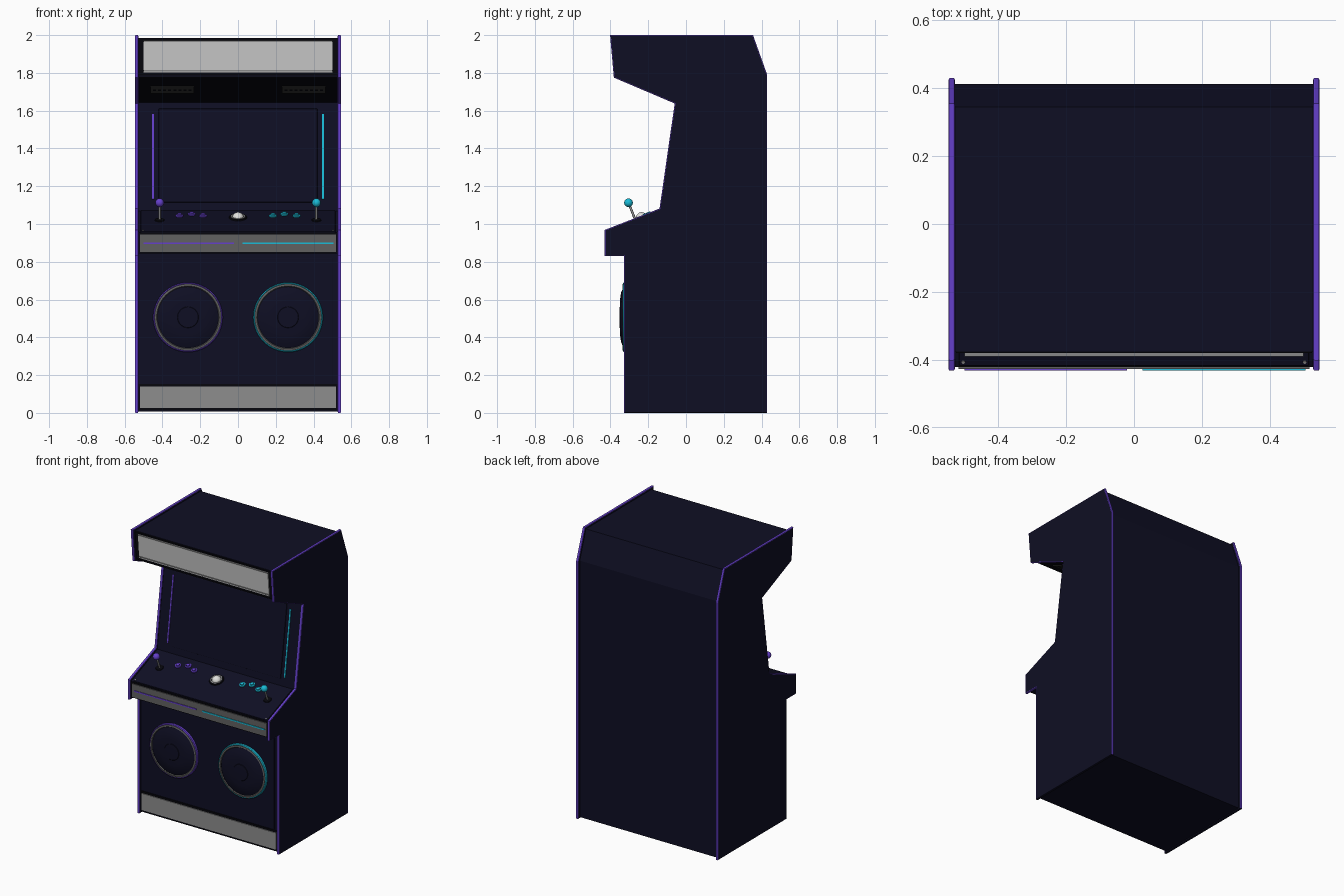
import bpy, bmesh, math
from mathutils import Matrix, Vector

if "Cube" in bpy.data.objects:
    bpy.data.objects.remove(bpy.data.objects["Cube"])


def material(name, r, g, b, rough=0.6):
    m = bpy.data.materials.new(name)
    m.use_nodes = True
    m.diffuse_color = (r, g, b, 1)
    node = m.node_tree.nodes["Principled BSDF"]
    node.inputs["Base Color"].default_value = (r, g, b, 1)
    node.inputs["Roughness"].default_value = rough
    return m


NAVY = material("navy", .0045, .0045, .017)
BLACK = material("black", .002, .002, .004)
CHARCOAL = material("charcoal", .03, .03, .03)
PURPLE = material("purple", .13, .05, .6)
CYAN = material("cyan", .01, .5, .68)
LIT = material("light grey", .6, .6, .6)
STEEL = material("steel grey", .27, .27, .27)
DARK_STEEL = material("dark steel", .12, .12, .12)
WHITE = material("white", .75, .75, .72)


def finish(bm, name, mats, matrix=Matrix(), smooth=False):
    bmesh.ops.recalc_face_normals(bm, faces=bm.faces)
    mesh = bpy.data.meshes.new(name)
    bm.to_mesh(mesh)
    bm.free()
    obj = bpy.data.objects.new(name, mesh)
    bpy.context.collection.objects.link(obj)
    for m in mats:
        mesh.materials.append(m)
    obj.matrix_world = matrix
    if smooth:
        bpy.ops.object.select_all(action="DESELECT")
        obj.select_set(True)
        bpy.context.view_layer.objects.active = obj
        bpy.ops.object.shade_smooth_by_angle(angle=math.radians(35))
    return obj


def on(face, x, z):
    """Frame on a sloped face: local X across, Y up the slope, Z outward."""
    low, high = (Vector((0, *p)) for p in face)
    up = (high - low).normalized()
    pos = low.lerp(high, (z - low.z) / (high.z - low.z))
    across = Vector((1, 0, 0))
    rot = Matrix((across, up, across.cross(up))).transposed().to_4x4()
    return Matrix.Translation((x, pos.y, pos.z)) @ rot


def slab(x0, x1, profile):
    bm = bmesh.new()
    face = bm.faces.new([bm.verts.new((x0, y, z)) for y, z in profile])
    ext = bmesh.ops.extrude_face_region(bm, geom=[face])
    moved = [v for v in ext["geom"] if isinstance(v, bmesh.types.BMVert)]
    bmesh.ops.translate(bm, vec=(x1 - x0, 0, 0), verts=moved)
    bmesh.ops.recalc_face_normals(bm, faces=bm.faces)
    return bm


def plate(name, mat, face, x, z, w, h, top, bottom=-.004, bevel=0):
    bm = bmesh.new()
    bmesh.ops.create_cube(bm, size=1)
    bmesh.ops.scale(bm, vec=(w, h, top - bottom), verts=bm.verts)
    bmesh.ops.translate(bm, vec=(0, 0, (top + bottom) / 2), verts=bm.verts)
    if bevel:
        bmesh.ops.bevel(bm, geom=bm.edges[:], offset=bevel, segments=2, affect="EDGES", profile=.5)
    return finish(bm, name, [mat], on(face, x, z))


def lathe(name, mat, matrix, profile, sides=32):
    """Turn (radius, height) points around the local Z axis."""
    bm = bmesh.new()
    rings = [[bm.verts.new((r * math.cos(a), r * math.sin(a), h))
              for a in (math.tau * i / sides for i in range(sides))] for r, h in profile]
    for a, b in zip(rings, rings[1:]):
        for i in range(sides):
            j = (i + 1) % sides
            bm.faces.new((a[i], a[j], b[j], b[i]))
    bmesh.ops.remove_doubles(bm, verts=bm.verts, dist=1e-6)
    return finish(bm, name, [mat], matrix, True)


def ball(name, mat, matrix, radius):
    bm = bmesh.new()
    bmesh.ops.create_uvsphere(bm, u_segments=24, v_segments=14, radius=radius)
    return finish(bm, name, [mat], matrix, True)


# Cabinet body between the side boards
BODY = [(-.375, 1.985), (.345, 1.985), (.412, 1.79), (.412, .008), (-.31, .008), (-.31, .845),
        (-.417, .845), (-.417, .955), (-.132, 1.068), (-.05, 1.645), (-.358, 1.782)]
finish(slab(-.53, .53, BODY), "cabinet_body", [NAVY])

MARQUEE = (BODY[10], BODY[0])
HOOD = (BODY[9], BODY[10])
SCREEN = (BODY[8], BODY[9])
DECK = (BODY[7], BODY[8])
APRON = (BODY[6], BODY[7])
LOWER = (BODY[4], BODY[5])

# Side boards with coloured edge trim
SIDE = [(-.402, 2), (.355, 2), (.43, 1.79), (.43, 0), (-.327, 0), (-.327, .83),
        (-.432, .83), (-.432, .968), (-.14, 1.082), (-.06, 1.638), (-.382, 1.775)]
for name, x0 in (("right_side_board", -.546), ("left_side_board", .528)):
    bm = slab(x0, x0 + .018, SIDE)
    rims = [e for e in bm.edges if abs(e.verts[0].co.x - e.verts[1].co.x) < 1e-6]
    bmesh.ops.bevel(bm, geom=rims, offset=.0045, segments=2, affect="EDGES", profile=.5)
    bm.normal_update()
    for f in bm.faces:
        flat = abs(f.normal.x) > .99
        f.material_index = 0 if flat or f.calc_center_median().z < .006 else 1
    finish(bm, name, [NAVY, PURPLE])

# Lit sign with its frame and retainers
plate("marquee_frame", BLACK, MARQUEE, 0, 1.884, 1.05, .196, .006)
plate("marquee_panel", LIT, MARQUEE, 0, 1.884, 1.0, .164, .012)
for z in (1.812, 1.968):
    plate("marquee_retainer", STEEL, MARQUEE, 0, z, 1.0, .007, .016)

# Hood underside with speaker grilles
plate("hood_panel", BLACK, HOOD, 0, 1.714, 1.054, .33, .005)
for s in (-1, 1):
    plate("hood_grille", CHARCOAL, HOOD, s * .348, 1.717, .23, .088, .009)
    for i in range(8):
        plate("grille_slot", BLACK, HOOD, s * .348 + (i - 3.5) * .027, 1.717, .016, .02, .011)

# Screen, bezel and side light strips
plate("screen_bezel", NAVY, SCREEN, 0, 1.357, 1.054, .555, .004)
plate("screen_glass", NAVY, SCREEN, 0, 1.362, .84, .5, .009, bevel=.003)
for s, mat in ((-1, PURPLE), (1, CYAN)):
    plate("screen_light_strip", mat, SCREEN, s * .45, 1.355, .009, .455, .009)

# Control deck and apron
plate("control_deck", NAVY, DECK, 0, 1.011, 1.03, .3, .006, bevel=.002)
plate("apron_frame", BLACK, APRON, 0, .9, 1.054, .11, .004)
plate("apron_band", DARK_STEEL, APRON, 0, .898, 1.035, .092, .01)
for x, w, mat in ((-.26, .48, PURPLE), (.265, .48, CYAN)):
    plate("apron_light_strip", mat, APRON, x, .898, w, .009, .014)

for s, mat in ((-1, PURPLE), (1, CYAN)):
    # Joystick
    base = on(DECK, s * .415, 1.015)
    lathe("joystick_collar", BLACK, base, [(0, .012), (.024, .01), (.03, 0)], 24)
    lathe("joystick_shaft", STEEL, base, [(.0065, 0), (.0065, .1)], 12)
    ball("joystick_ball", mat, base @ Matrix.Translation((0, 0, .105)), .023)
    # Buttons in an arc
    for x, z in ((.185, 1.036), (.245, 1.044), (.31, 1.036)):
        spot = on(DECK, s * x, z)
        lathe("button_rim", mat, spot, [(.013, .014), (.02, .012), (.021, 0)], 24)
        lathe("button_cap", mat, spot, [(0, .021), (.011, .02), (.013, .01)], 24)
    lathe("deck_bolt", STEEL, on(DECK, s * .503, .96), [(0, .009), (.005, .009), (.006, 0)], 10)

# Trackball
spot = on(DECK, 0, 1.028)
lathe("trackball_ring", BLACK, spot, [(.03, .008), (.034, .013), (.046, .012), (.05, 0)], 40)
lathe("trackball_trim", STEEL, spot, [(.031, .014), (.038, .0142), (.038, .01)], 40)
ball("trackball", WHITE, spot @ Matrix.Translation((0, 0, .004)), .031)

# Lower front panel and kick plate
plate("lower_panel", NAVY, LOWER, 0, .49, 1.0, .66, .007, bevel=.002)
plate("kick_frame", BLACK, LOWER, 0, .083, 1.054, .142, .005)
plate("kick_plate", STEEL, LOWER, 0, .083, 1.035, .116, .011)

# Round speakers with coloured rims and domed covers
for s, mat in ((-1, PURPLE), (1, CYAN)):
    spot = on(LOWER, s * .265, .506)
    lathe("speaker_rim", mat, spot, [(.174, .02), (.179, .024), (.184, .02), (.185, 0)], 64)
    lathe("speaker_ring", DARK_STEEL, spot, [(.162, .022), (.166, .027), (.176, .025), (.178, .01)], 64)
    lathe("speaker_cover", NAVY, spot, [(0, .04), (.09, .04), (.13, .034), (.163, .02)], 64)
    lathe("speaker_cap", NAVY, spot, [(0, .043), (.054, .042), (.058, .038)], 48)
